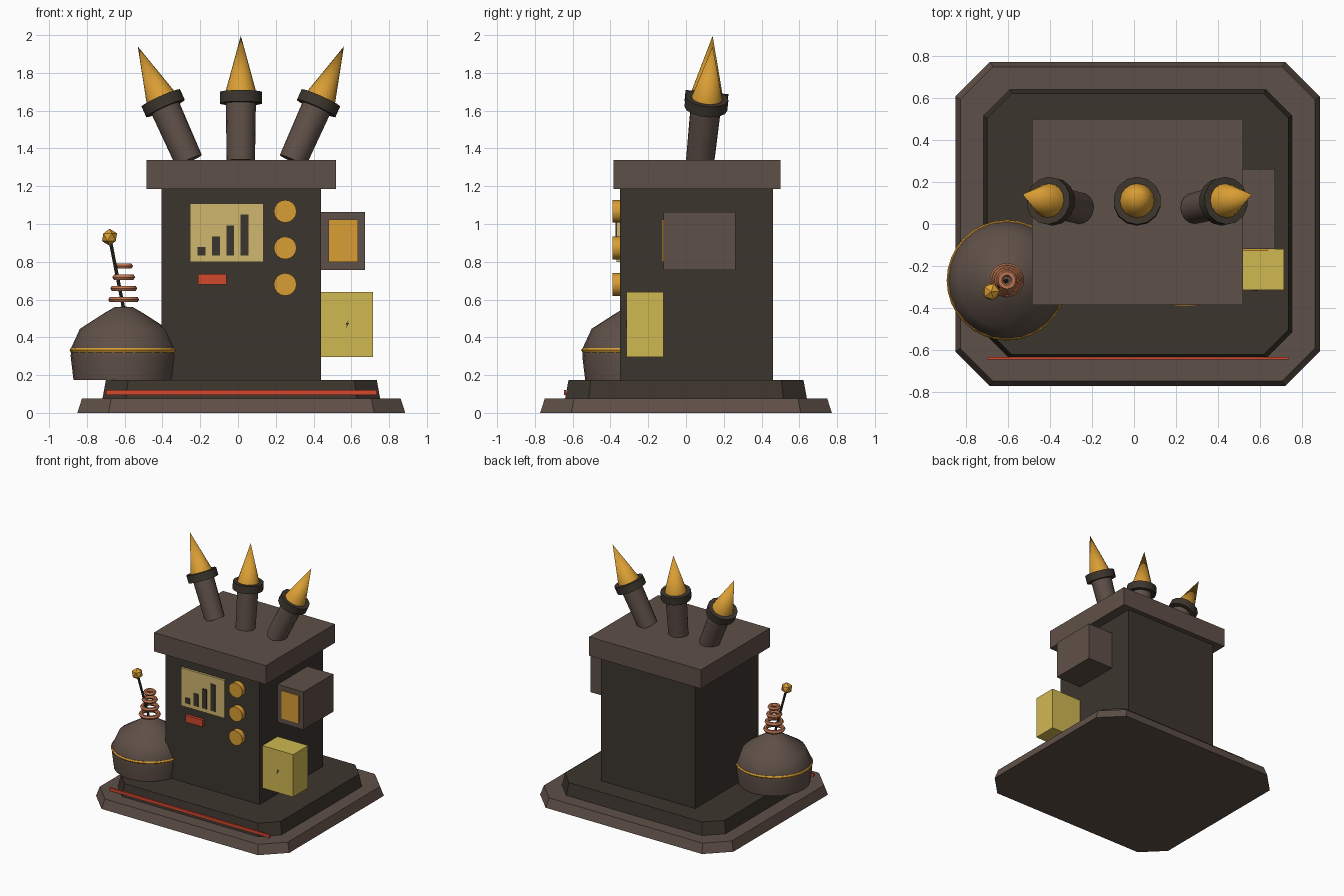
import bpy, bmesh, math
from mathutils import Vector, Matrix

if "Cube" in bpy.data.objects:
    bpy.data.objects.remove(bpy.data.objects["Cube"])


def material(name, rgb):
    m = bpy.data.materials.new(name)
    lin = [((c / 255 + 0.055) / 1.055) ** 2.4 for c in rgb]
    m.diffuse_color = (*lin, 1)
    m.use_nodes = True
    m.node_tree.nodes["Principled BSDF"].inputs["Base Color"].default_value = m.diffuse_color
    return m


BROWN = material("warm_brown", (95, 80, 72))
DARK = material("dark_iron", (60, 53, 45))
GOLD = material("amber_gold", (218, 158, 52))
YELLOW = material("box_yellow", (208, 184, 82))
SCREEN = material("screen_tan", (208, 182, 110))
RED = material("signal_red", (212, 72, 46))
COPPER = material("copper", (190, 118, 82))


def finish(name, bm, mat, smooth=False):
    bmesh.ops.recalc_face_normals(bm, faces=bm.faces)
    me = bpy.data.meshes.new(name)
    bm.to_mesh(me)
    bm.free()
    me.materials.append(mat)
    ob = bpy.data.objects.new(name, me)
    bpy.context.collection.objects.link(ob)
    if smooth:
        bpy.ops.object.select_all(action='DESELECT')
        ob.select_set(True)
        bpy.context.view_layer.objects.active = ob
        bpy.ops.object.shade_smooth_by_angle(angle=math.radians(35))
    return ob


def box(name, x, y, z, mat):
    """Box from (min, max) ranges."""
    bm = bmesh.new()
    bmesh.ops.create_cube(bm, size=1)
    for v in bm.verts:
        v.co = [r[0] if c < 0 else r[1] for c, r in zip(v.co, (x, y, z))]
    return finish(name, bm, mat)


def tier(name, cx, hx, hy, cut, z0, z1, inset, mat):
    """Octagonal slab whose top is slightly smaller."""
    bm = bmesh.new()
    loops = []
    for z, i in ((z0, 0), (z1, inset)):
        a, b, c = hx - i, hy - i, cut - i * 0.4
        pts = [(a, c - b), (a, b - c), (a - c, b), (c - a, b),
               (-a, b - c), (-a, c - b), (c - a, -b), (a - c, -b)]
        loops.append([bm.verts.new((cx + px, py, z)) for px, py in pts])
    for loop in loops:
        bm.faces.new(loop)
    for i in range(8):
        j = (i + 1) % 8
        bm.faces.new((loops[0][i], loops[0][j], loops[1][j], loops[1][i]))
    return finish(name, bm, mat)


def frustum(name, p, q, r1, r2, mat, sides=16):
    """Round bar or cone running from p to q."""
    p, q = Vector(p), Vector(q)
    d = q - p
    bm = bmesh.new()
    bmesh.ops.create_cone(bm, cap_ends=True, segments=sides, radius1=r1,
                          radius2=r2, depth=d.length)
    rot = Vector((0, 0, 1)).rotation_difference(d).to_matrix().to_4x4()
    bm.transform(Matrix.Translation((p + q) / 2) @ rot)
    bmesh.ops.remove_doubles(bm, verts=bm.verts, dist=1e-5)
    return finish(name, bm, mat, True)


def lathe(name, profile, centre, mat, sides=24, closed=False):
    """Spin an (r, z) profile around a vertical axis."""
    bm = bmesh.new()
    vs = [bm.verts.new((r, 0, z)) for r, z in profile]
    es = [bm.edges.new(e) for e in zip(vs, vs[1:])]
    if closed:
        es.append(bm.edges.new((vs[-1], vs[0])))
    bmesh.ops.spin(bm, geom=vs + es, cent=(0, 0, 0), axis=(0, 0, 1),
                   angle=math.tau, steps=sides)
    bmesh.ops.remove_doubles(bm, verts=bm.verts, dist=1e-5)
    bmesh.ops.translate(bm, verts=bm.verts, vec=centre)
    return finish(name, bm, mat, True)


def ring(name, centre, major, minor, mat, sides=24):
    prof = [(major + minor * math.cos(k * math.tau / 6),
             minor * math.sin(k * math.tau / 6)) for k in range(6)]
    return lathe(name, prof, centre, mat, sides, True)


# Stepped base with its warning stripe
tier("base_lower", 0.0175, 0.868, 0.772, 0.165, 0, 0.075, 0.024, BROWN)
tier("base_upper", 0.0175, 0.735, 0.64, 0.125, 0.075, 0.175, 0.018, DARK)
box("base_stripe", (-0.70, 0.735), (-0.646, -0.634), (0.095, 0.12), RED)

# Cabinet and lid
box("cabinet", (-0.405, 0.44), (-0.35, 0.46), (0.175, 1.19), DARK)
box("lid", (-0.485, 0.52), (-0.385, 0.50), (1.185, 1.338), BROWN)

# Front panel: screen, bar chart, button and knobs
box("screen", (-0.255, 0.135), (-0.368, -0.35), (0.80, 1.108), SCREEN)
for i, top in enumerate((0.877, 0.933, 0.992, 1.05)):
    x = -0.215 + i * 0.0765
    box(f"chart_bar_{i + 1}", (x, x + 0.042), (-0.373, -0.367), (0.833, top), DARK)
box("button", (-0.213, -0.06), (-0.372, -0.35), (0.68, 0.735), RED)
for i, z in enumerate((1.067, 0.873, 0.68)):
    frustum(f"knob_{i + 1}", (0.25, -0.34, z), (0.25, -0.39, z), 0.06, 0.06, GOLD)

# Side housing with window, and fuse box with bolt mark
box("side_housing", (0.44, 0.672), (-0.12, 0.263), (0.757, 1.063), BROWN)
box("housing_window", (0.48, 0.635), (-0.128, -0.12), (0.80, 1.025), GOLD)
box("fuse_box", (0.44, 0.715), (-0.314, -0.12), (0.295, 0.64), YELLOW)
bm = bmesh.new()
bolt = [(0.009, 0.022), (-0.010, -0.003), (0.0, -0.003),
        (-0.007, -0.024), (0.012, 0.005), (0.002, 0.005)]
face = bm.faces.new([bm.verts.new((0.577 + x, -0.315, 0.47 + z)) for x, z in bolt])
ext = bmesh.ops.extrude_face_region(bm, geom=[face])["geom"]
bmesh.ops.translate(bm, vec=(0, -0.003, 0),
                    verts=[g for g in ext if isinstance(g, bmesh.types.BMVert)])
finish("bolt_mark", bm, DARK)

# Three spiked electrodes fanned across the lid
for name, offset, angle in (("left", -0.275, -24), ("middle", 0, 0), ("right", 0.275, 24)):
    foot = Vector((0.015 + offset, 0.075, 1.335))
    a, b = math.radians(angle), math.radians(5.7)
    axis = Vector((math.sin(a), math.sin(b), math.cos(a) * math.cos(b)))
    at = lambda t: foot + axis * t
    frustum(f"{name}_post", at(0), at(0.33), 0.075, 0.08, BROWN)
    frustum(f"{name}_collar", at(0.305), at(0.365), 0.114, 0.114, DARK, 14)
    frustum(f"{name}_spike", at(0.36), at(0.665), 0.083, 0, GOLD)

# Dome with band, coil stack and antenna
C = Vector((-0.605, -0.268, 0))
lathe("dome", [(0, 0.175), (0.266, 0.175), (0.281, 0.30), (0.278, 0.345),
               (0.232, 0.445), (0.10, 0.53), (0.048, 0.56), (0, 0.563)], C, BROWN)
ring("dome_band", C + Vector((0, 0, 0.332)), 0.274, 0.013, GOLD, 32)
for i in range(4):
    ring(f"coil_{i + 1}", C + Vector((0, 0, 0.60 + i * 0.059)),
         0.066 - i * 0.011, 0.016, COPPER, 20)
tip = Vector((-0.68, -0.322, 0.93))
frustum("antenna_rod", C + Vector((0, 0, 0.55)), tip, 0.009, 0.009, DARK, 8)
bm = bmesh.new()
bmesh.ops.create_icosphere(bm, subdivisions=1, radius=0.045,
                           matrix=Matrix.Translation(tip))
finish("antenna_ball", bm, GOLD)
